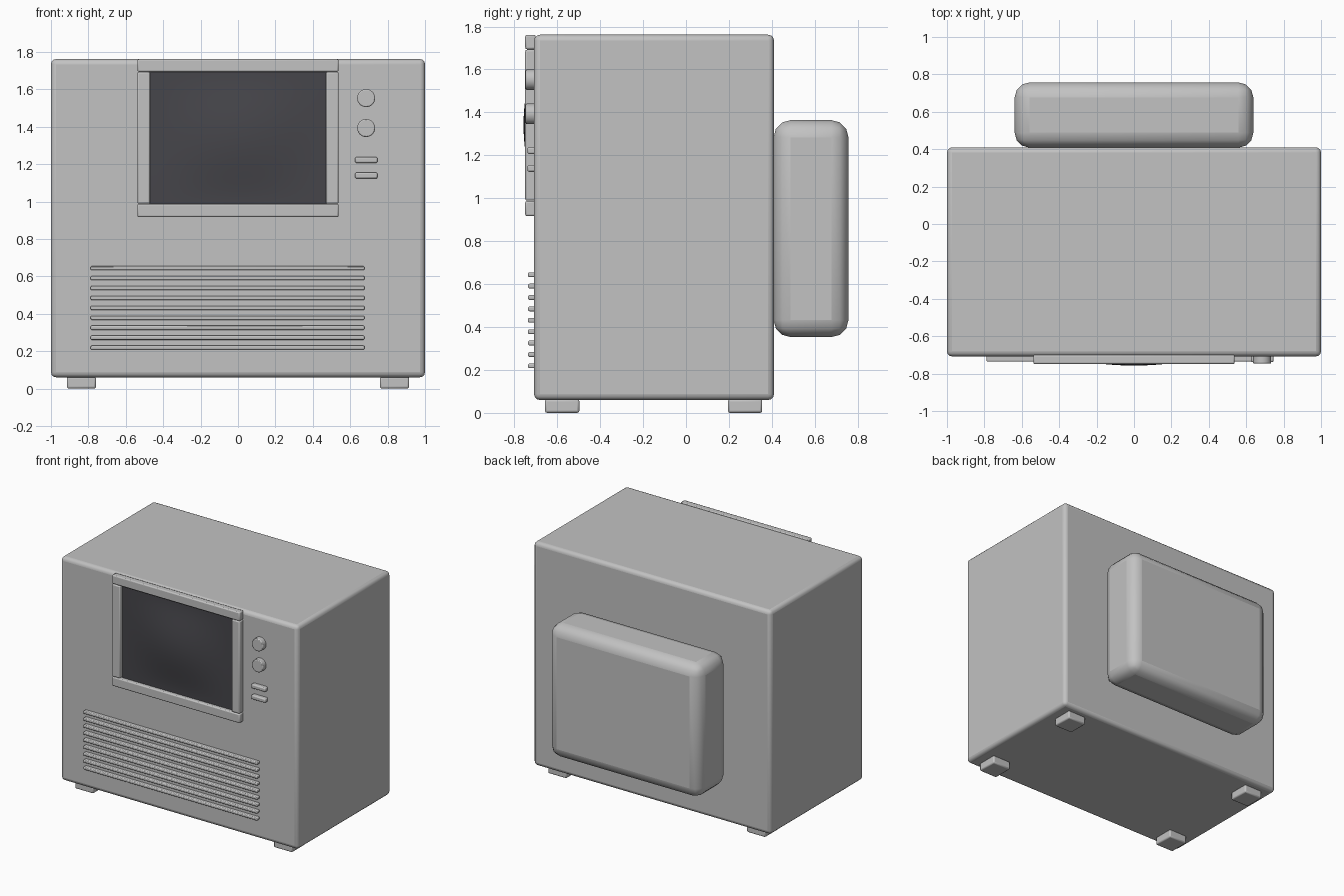
import bpy, bmesh, math

if "Cube" in bpy.data.objects:
    bpy.data.objects.remove(bpy.data.objects["Cube"])


def material(name, rgb):
    m = bpy.data.materials.new(name)
    m.diffuse_color = (*rgb, 1)
    m.use_nodes = True
    m.node_tree.nodes["Principled BSDF"].inputs["Base Color"].default_value = m.diffuse_color
    return m


GREY = material("casing grey", (0.54, 0.54, 0.54))
DARK = material("screen dark", (0.061, 0.06, 0.069))


def finish(name, bm, mat, bevel=0, segments=2):
    me = bpy.data.meshes.new(name)
    bm.to_mesh(me)
    bm.free()
    me.materials.append(mat)
    ob = bpy.data.objects.new(name, me)
    bpy.context.collection.objects.link(ob)
    if bevel:
        mod = ob.modifiers.new("rounded edges", 'BEVEL')
        mod.width = bevel
        mod.segments = segments
        mod.limit_method = 'ANGLE'
        mod.angle_limit = math.radians(40)
    bpy.ops.object.select_all(action='DESELECT')
    ob.select_set(True)
    bpy.context.view_layer.objects.active = ob
    bpy.ops.object.shade_smooth_by_angle(angle=math.radians(20))
    return ob


def box(name, x, y, z, bevel, segments=2):
    """Rounded box given by (min, max) on each axis."""
    bm = bmesh.new()
    bmesh.ops.create_cube(bm, size=1)
    for v in bm.verts:
        v.co = [(a + b) / 2 + c * (b - a) for (a, b), c in zip((x, y, z), v.co)]
    return finish(name, bm, GREY, bevel, segments)


# Main casing and rear tube housing
box("casing", (-1, 1), (-0.708, 0.41), (0.06, 1.762), 0.028, 3)
box("rear_housing", (-0.638, 0.638), (0.408, 0.757), (0.353, 1.364), 0.08, 3)

# Feet
for x in (-0.837, 0.837):
    for y in (-0.577, 0.275):
        box("foot", (x - 0.078, x + 0.078), (y - 0.08, y + 0.08), (0, 0.064), 0.01)

# Screen frame
FRONT = (-0.749, -0.70)
box("frame_top", (-0.538, 0.538), FRONT, (1.694, 1.761), 0.008)
box("frame_bottom", (-0.538, 0.538), FRONT, (0.917, 0.987), 0.008)
for s in (-1, 1):
    box("frame_side", sorted((s * 0.47, s * 0.538)), FRONT, (0.989, 1.692), 0.008)

# Bulging screen
bm = bmesh.new()
bmesh.ops.create_grid(bm, x_segments=24, y_segments=24, size=1)
for v in bm.verts:
    u, w = v.co.x, v.co.y
    bulge = ((1 - u * u) * (1 - w * w)) ** 2
    v.co = (u * 0.473, -0.72 - 0.037 * bulge, 1.341 + w * 0.355)
finish("screen", bm, DARK)

# Round knobs
for z in (1.553, 1.393):
    bm = bmesh.new()
    bmesh.ops.create_cone(bm, cap_ends=True, segments=32, radius1=0.048,
                          radius2=0.048, depth=0.045)
    for v in bm.verts:
        v.co = (0.685 + v.co.x, -0.7245 - v.co.z, z + v.co.y)
    bmesh.ops.recalc_face_normals(bm, faces=bm.faces)
    finish("knob", bm, GREY, 0.006)

# Small push buttons
for z in (1.222, 1.139):
    box("button", (0.626, 0.746), (-0.739, -0.70), (z - 0.016, z + 0.016), 0.008)

# Speaker grille slats
for i in range(9):
    z = 0.219 + i * 0.0531
    box("grille_slat", (-0.788, 0.676), (-0.736, -0.70), (z - 0.011, z + 0.011), 0.006)
